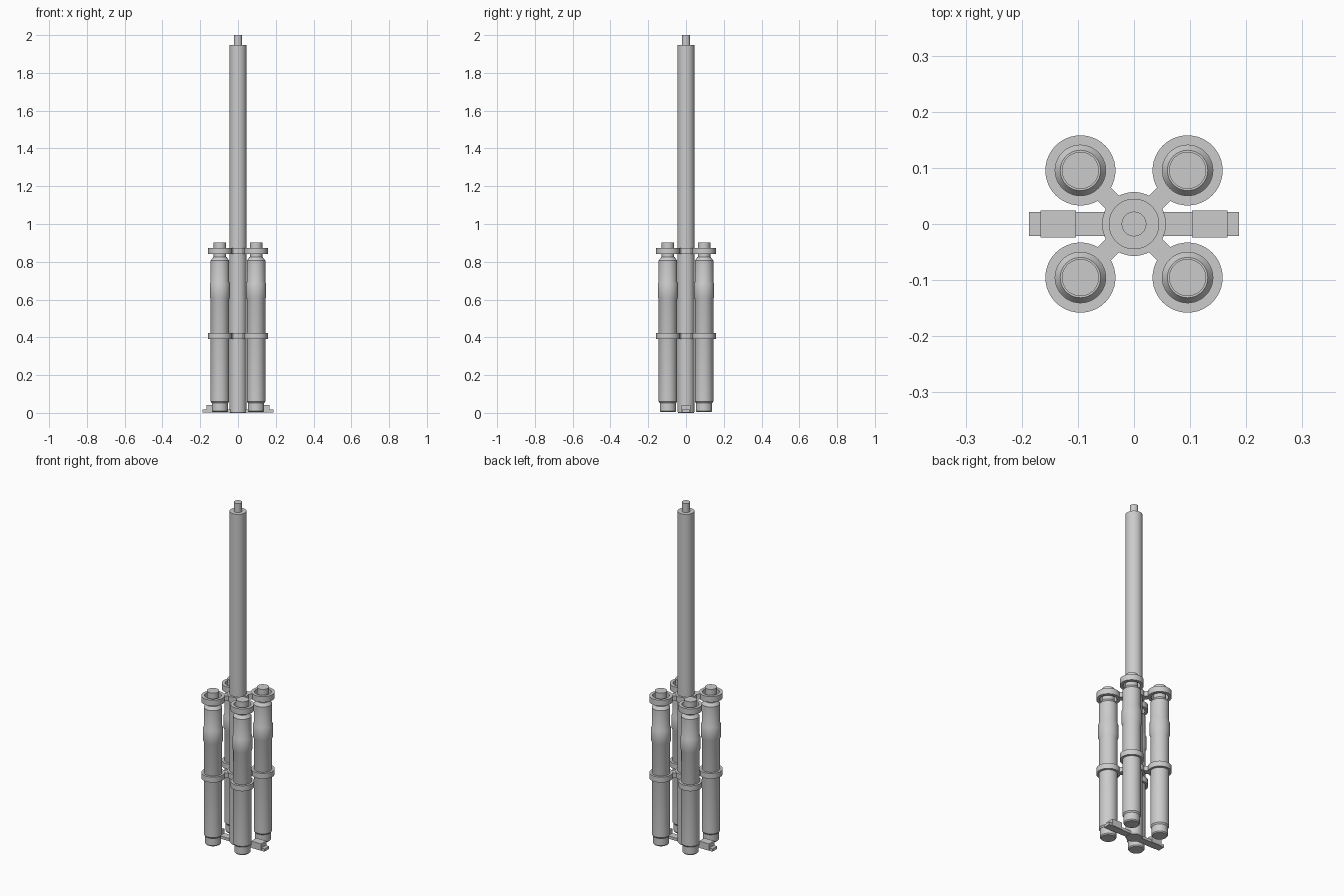
import bpy
import math

if "Cube" in bpy.data.objects:
    bpy.data.objects.remove(bpy.data.objects["Cube"])

grey = bpy.data.materials.new("light_grey")
grey.use_nodes = True
colour = (0.6, 0.6, 0.6, 1)
grey.diffuse_color = colour
grey.node_tree.nodes["Principled BSDF"].inputs["Base Color"].default_value = colour

SIDES = 48
OFFSET = 0.0955  # distance of each outer column along x and y


def finish(name, verts, faces, location=(0, 0, 0), turn=0):
    mesh = bpy.data.meshes.new(name)
    mesh.from_pydata(verts, [], faces)
    mesh.materials.append(grey)
    obj = bpy.data.objects.new(name, mesh)
    obj.location = location
    obj.rotation_euler.z = turn
    bpy.context.collection.objects.link(obj)
    bpy.ops.object.select_all(action="DESELECT")
    obj.select_set(True)
    bpy.context.view_layer.objects.active = obj
    bpy.ops.object.mode_set(mode="EDIT")
    bpy.ops.mesh.select_all(action="SELECT")
    bpy.ops.mesh.normals_make_consistent(inside=False)
    bpy.ops.object.mode_set(mode="OBJECT")
    bpy.ops.object.shade_smooth_by_angle(angle=math.radians(25))
    return obj


def lathe(name, profile, location=(0, 0, 0), hollow=False):
    """Spin (radius, z) points; solid shapes get caps, hollow ones close the loop."""
    n = len(profile)
    verts = [(r * math.cos(math.tau * i / SIDES), r * math.sin(math.tau * i / SIDES), z)
             for r, z in profile for i in range(SIDES)]
    faces = []
    for a in range(n if hollow else n - 1):
        b = (a + 1) % n
        for i in range(SIDES):
            j = (i + 1) % SIDES
            faces.append((a * SIDES + i, a * SIDES + j, b * SIDES + j, b * SIDES + i))
    if not hollow:
        faces.append(tuple(range(SIDES)))
        faces.append(tuple(range((n - 1) * SIDES, n * SIDES)))
    return finish(name, verts, faces, location)


def box(name, low, high, location=(0, 0, 0), turn=0):
    verts = [(x, y, z) for x in (low[0], high[0]) for y in (low[1], high[1])
             for z in (low[2], high[2])]
    faces = [(0, 1, 3, 2), (4, 6, 7, 5), (0, 4, 5, 1), (2, 3, 7, 6), (0, 2, 6, 4), (1, 5, 7, 3)]
    return finish(name, verts, faces, location, turn)


# Central mast with its top pin
lathe("mast", [(0.041, 0), (0.045, 0.006), (0.045, 1.947), (0.022, 1.947), (0.022, 2.0)])

# Column outline: stepped foot, main tube, thicker sleeve, chamfered top, pin
column = [(0.038, 0.004), (0.043, 0.010), (0.043, 0.052), (0.049, 0.060),
          (0.049, 0.602), (0.053, 0.612), (0.053, 0.684), (0.049, 0.694),
          (0.049, 0.806), (0.036, 0.824), (0.033, 0.824), (0.033, 0.902)]

clamps = {"lower": (0.390, 0.422, 0.047), "upper": (0.840, 0.874, 0.045)}

# Clamp hubs around the mast
for level, (bottom, top, hole) in clamps.items():
    lathe(level + "_hub", [(0.057, bottom), (0.057, top), (0.043, top), (0.043, bottom)], hollow=True)

# Four columns, each held by two clamp rings with arms
for sx, side in ((1, "left"), (-1, "right")):
    for sy, end in ((-1, "front"), (1, "back")):
        place = end + "_" + side
        centre = (sx * OFFSET, sy * OFFSET, 0)
        lathe(place + "_column", column, centre)
        for level, (bottom, top, hole) in clamps.items():
            lathe(f"{place}_{level}_ring",
                  [(0.0625, bottom), (0.0625, top), (hole, top), (hole, bottom)], centre, True)
            box(f"{place}_{level}_arm", (0.045, -0.017, bottom + 0.002), (0.083, 0.017, top - 0.002),
                turn=math.atan2(sy, sx))

    # Foot bar and raised block on each side
    box(side + "_foot_bar", (0.03, -0.021, 0.002), (0.187, 0.021, 0.018),
        turn=0 if sx > 0 else math.pi)
    box(side + "_foot_block", (0.103, -0.024, 0.003), (0.167, 0.024, 0.043),
        turn=0 if sx > 0 else math.pi)
